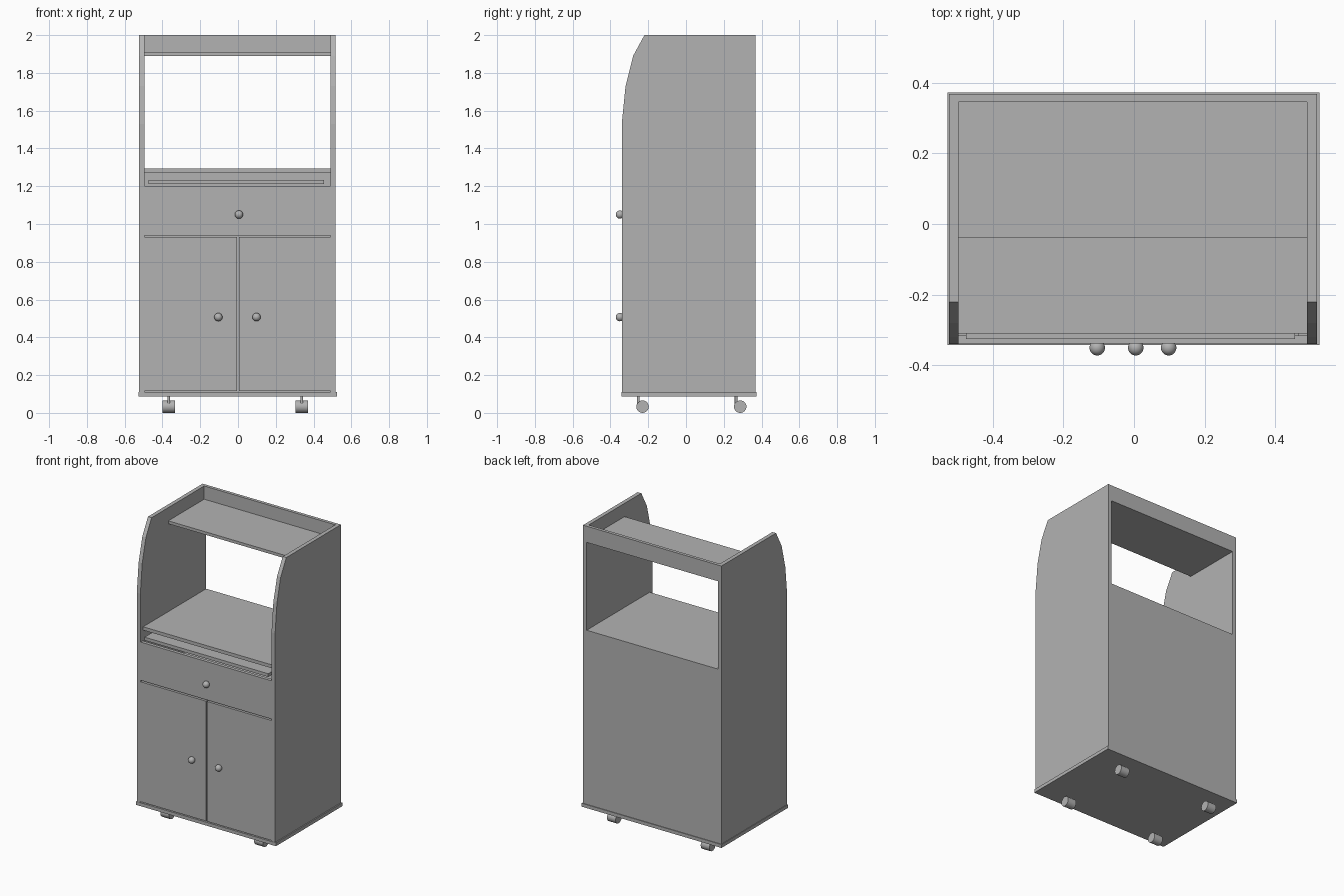
import bpy
import bmesh
from math import pi
from mathutils import Matrix

cube = bpy.data.objects.get("Cube")
if cube:
    bpy.data.objects.remove(cube, do_unlink=True)

grey = bpy.data.materials.new("plain grey")
grey.use_nodes = True
colour = (0.45, 0.45, 0.45, 1)
grey.diffuse_color = colour
grey.node_tree.nodes["Principled BSDF"].inputs["Base Color"].default_value = colour


def finish(name, bm, smooth=False):
    bmesh.ops.recalc_face_normals(bm, faces=bm.faces)
    mesh = bpy.data.meshes.new(name)
    bm.to_mesh(mesh)
    bm.free()
    mesh.materials.append(grey)
    obj = bpy.data.objects.new(name, mesh)
    bpy.context.collection.objects.link(obj)
    if smooth:
        bpy.ops.object.select_all(action='DESELECT')
        obj.select_set(True)
        bpy.context.view_layer.objects.active = obj
        bpy.ops.object.shade_smooth_by_angle()
    return obj


def box(name, x, y, z):
    """Box from (min, max) pairs."""
    bm = bmesh.new()
    bmesh.ops.create_cube(bm, size=1)
    for v in bm.verts:
        v.co = [(a + b) / 2 + c * (b - a) for c, (a, b) in zip(v.co, (x, y, z))]
    return finish(name, bm)


def cylinder(name, centre, radius, length, axis):
    bm = bmesh.new()
    turn = Matrix.Rotation(pi / 2, 4, 'Y') if axis == 'X' else Matrix()
    bmesh.ops.create_cone(bm, cap_ends=True, segments=24, radius1=radius, radius2=radius,
                          depth=length, matrix=Matrix.Translation(centre) @ turn)
    return finish(name, bm, True)


LEFT, RIGHT = 0.49, -0.496      # inner faces of the side panels
FRONT, BACK = -0.34, 0.367
INSIDE = 0.345                  # inner face of the back panel
BASE = 0.11

# Side panels with a rounded upper front
profile = [(BACK, BASE), (FRONT, BASE), (FRONT, 1.53), (-0.32, 1.73),
           (-0.28, 1.89), (-0.22, 2.0), (BACK, 2.0)]
for name, x, thick in (("left_side_panel", LEFT, 0.027), ("right_side_panel", RIGHT, -0.027)):
    bm = bmesh.new()
    face = bm.faces.new([bm.verts.new((x, y, z)) for y, z in profile])
    out = bmesh.ops.extrude_face_region(bm, geom=[face])["geom"]
    bmesh.ops.translate(bm, vec=(thick, 0, 0),
                        verts=[g for g in out if isinstance(g, bmesh.types.BMVert)])
    finish(name, bm)

# Carcass
width = (RIGHT, LEFT)
box("base_board", (-0.527, 0.525), (-0.342, 0.372), (0.087, BASE))
box("back_panel", width, (INSIDE, BACK), (BASE, 1.293))
box("counter", width, (-0.31, INSIDE), (1.27, 1.293))
box("top_shelf", width, (-0.04, INSIDE), (1.89, 1.91))
box("top_back_rail", width, (INSIDE, BACK), (1.89, 2.0))

# Pull-out board, drawer and doors
box("pull_out_board", (-0.475, 0.455), (-0.325, 0.32), (1.212, 1.234))
box("drawer_front", width, (-0.338, -0.315), (0.94, 1.2))
box("drawer_floor", (-0.47, 0.465), (-0.315, 0.3), (0.955, 0.97))
box("right_door", (RIGHT, -0.004), (-0.338, -0.315), (0.115, 0.93))
box("left_door", (0.004, LEFT), (-0.338, -0.315), (0.115, 0.93))

# Round knobs
for name, x, z in (("drawer_knob", 0.005, 1.05), ("right_door_knob", -0.104, 0.507),
                   ("left_door_knob", 0.098, 0.507)):
    bm = bmesh.new()
    bmesh.ops.create_uvsphere(bm, u_segments=20, v_segments=12, radius=0.022,
                              matrix=Matrix.Translation((x, -0.35, z)))
    finish(name, bm, True)

# Casters
for side, x in (("right", -0.367), ("left", 0.338)):
    for end, y in (("front", -0.23), ("back", 0.287)):
        cylinder(f"{end}_{side}_wheel", (x, y, 0.033), 0.033, 0.065, 'X')
        cylinder(f"{end}_{side}_stem", (x, y - 0.022, 0.065), 0.007, 0.05, 'Z')
